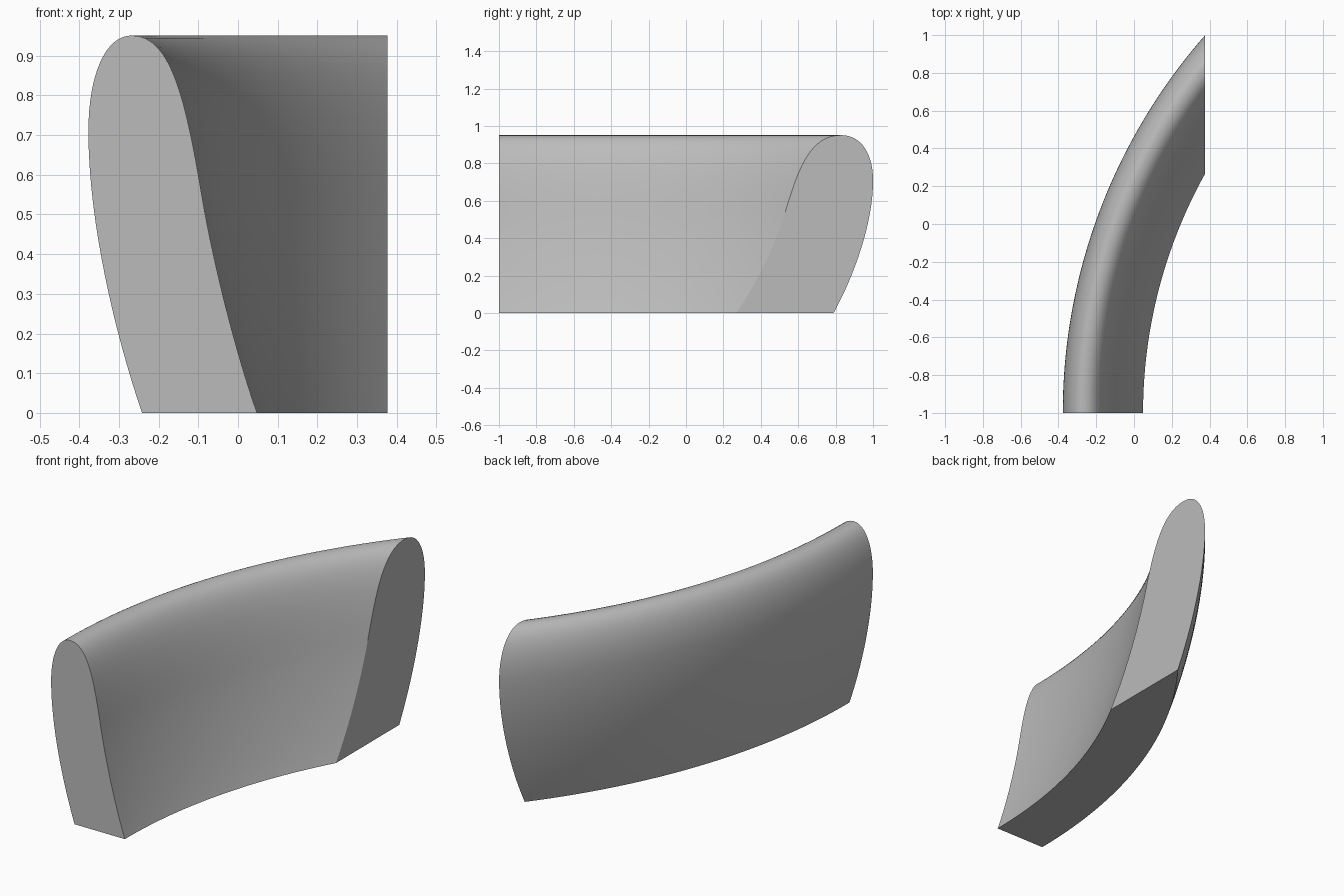
import bpy, bmesh, math
from mathutils import Vector
from mathutils.geometry import interpolate_bezier

if "Cube" in bpy.data.objects:
    bpy.data.objects.remove(bpy.data.objects["Cube"])

CENTRE_X, FRONT_Y, CUT_X = 2.653, -1.0, 0.377   # sweep axis, front end, cut plane
SWEEP_STEPS, CURVE_STEPS = 64, 16

# Material
grey = bpy.data.materials.new("plain grey")
grey.use_nodes = True
colour = (0.5, 0.5, 0.5, 1.0)
grey.diffuse_color = colour
grey.node_tree.nodes["Principled BSDF"].inputs["Base Color"].default_value = colour

# Cross-section (x, z): outer side, rounded crest, inner side
knots = [
    ((-0.242, 0), (-0.31, 0.20), (-0.377, 0.48), (-0.377, 0.71)),
    ((-0.377, 0.71), (-0.377, 0.85), (-0.335, 0.951), (-0.268, 0.951)),
    ((-0.268, 0.951), (-0.165, 0.951), (-0.13, 0.78), (-0.088, 0.53)),
    ((-0.088, 0.53), (-0.06, 0.37), (-0.005, 0.15), (0.048, 0)),
]
profile = []
for segment in knots:
    points = interpolate_bezier(*(Vector(p).to_3d() for p in segment), CURVE_STEPS + 1)
    profile += points[1:] if profile else points

# Sweep each profile point around the upright axis until it meets the cut plane
bm = bmesh.new()


def swept_section(fraction):
    ring = []
    for p in profile:
        radius = CENTRE_X - p.x
        angle = fraction * math.acos((CENTRE_X - CUT_X) / radius)
        ring.append(bm.verts.new((CENTRE_X - radius * math.cos(angle),
                                  FRONT_Y + radius * math.sin(angle), p.y)))
    return ring


rings = [swept_section(i / SWEEP_STEPS) for i in range(SWEEP_STEPS + 1)]
count = len(profile)
for a, b in zip(rings, rings[1:]):
    for j in range(count):
        k = (j + 1) % count
        bm.faces.new((a[j], a[k], b[k], b[j]))

# Flat end caps
bm.faces.new(rings[0])
bm.faces.new(rings[-1])
bmesh.ops.recalc_face_normals(bm, faces=bm.faces)

mesh = bpy.data.meshes.new("curved_wall")
bm.to_mesh(mesh)
bm.free()
mesh.materials.append(grey)
wall = bpy.data.objects.new("curved_wall", mesh)
bpy.context.collection.objects.link(wall)

# Smooth sides with crisp end and base edges
bpy.ops.object.select_all(action="DESELECT")
wall.select_set(True)
bpy.context.view_layer.objects.active = wall
bpy.ops.object.shade_smooth_by_angle(angle=math.radians(30))
